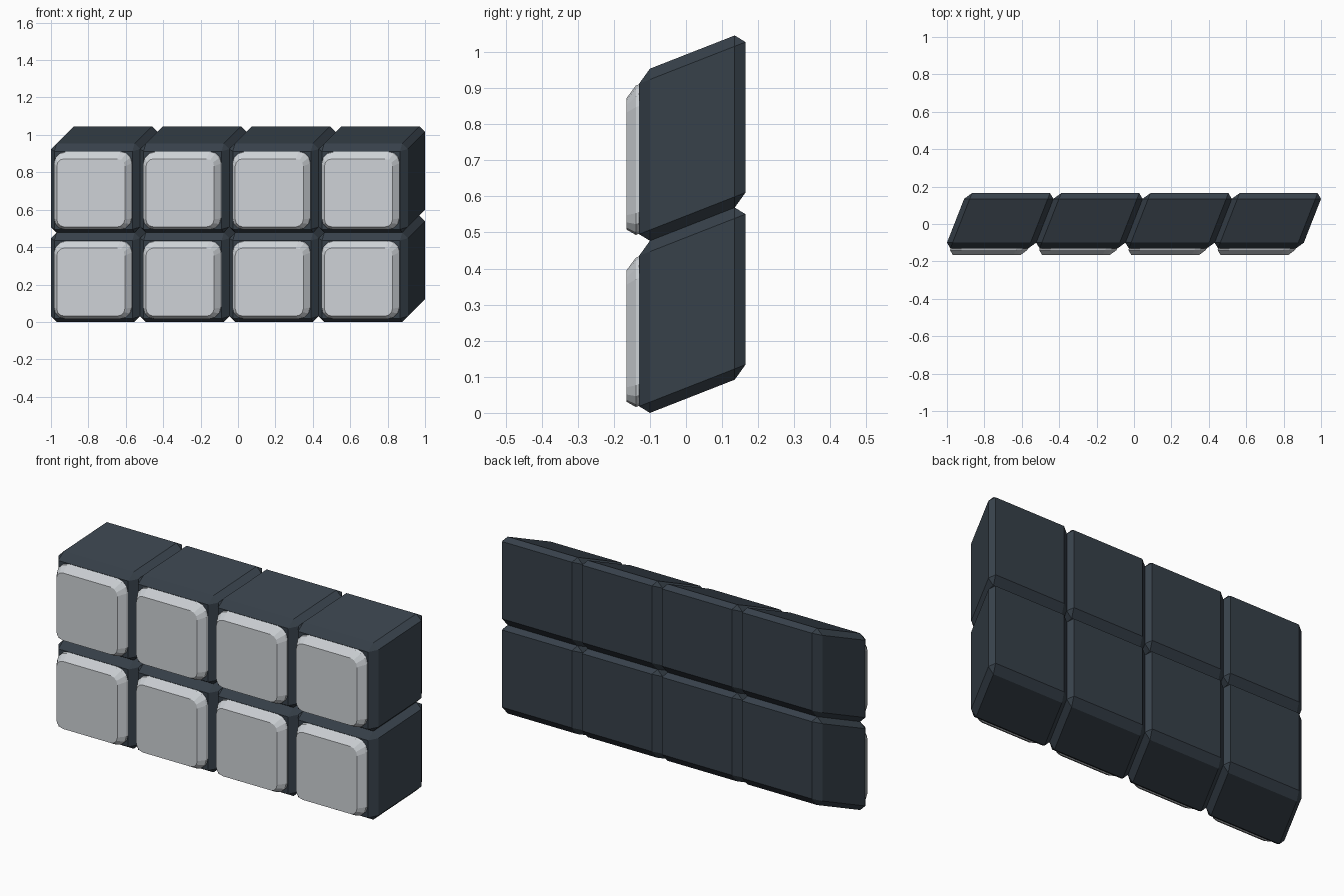
import bpy, bmesh
from math import cos, sin, pi

if "Cube" in bpy.data.objects:
    bpy.data.objects.remove(bpy.data.objects["Cube"])

COLS, ROWS, PITCH = 4, 2, 0.477
SHEAR, MID_Y = 0.3915, 0.0175      # slant of every block per unit of depth
BASE_Z = 0.2845


def material(name, color):
    m = bpy.data.materials.new(name)
    m.diffuse_color = color
    m.use_nodes = True
    m.node_tree.nodes["Principled BSDF"].inputs["Base Color"].default_value = m.diffuse_color
    return m


dark = material("dark_slate", (0.038, 0.052, 0.068, 1))
pale = material("pale_panel", (0.62, 0.65, 0.68, 0.7))


def finish(bm, name, mat, cx, cz):
    """Slant the part along its depth and place it in the grid."""
    for v in bm.verts:
        s = SHEAR * (v.co.y - MID_Y)
        v.co.x += s + cx
        v.co.z += s + cz
    bmesh.ops.recalc_face_normals(bm, faces=bm.faces)
    me = bpy.data.meshes.new(name)
    bm.to_mesh(me)
    bm.free()
    me.materials.append(mat)
    ob = bpy.data.objects.new(name, me)
    bpy.context.collection.objects.link(ob)


def block(name, cx, cz):
    """Chamfered box."""
    bm = bmesh.new()
    bmesh.ops.create_cube(bm, size=1)
    for v in bm.verts:
        v.co.x *= PITCH
        v.co.z *= PITCH
        v.co.y = v.co.y * 0.295 + MID_Y
    bmesh.ops.bevel(bm, geom=bm.edges[:], offset=0.03, segments=1,
                    profile=0.5, affect='EDGES', offset_type='OFFSET')
    finish(bm, name, dark, cx, cz)


def rounded_ring(bm, half, radius, y, segs=3):
    ring = []
    for q, (sx, sz) in enumerate([(1, 1), (-1, 1), (-1, -1), (1, -1)]):
        for i in range(segs + 1):
            a = (q + i / segs) * pi / 2
            c = half - radius
            ring.append(bm.verts.new((sx * c + radius * cos(a), y,
                                      sz * c + radius * sin(a))))
    return ring


def panel(name, cx, cz):
    """Rounded square slab running through the block, chamfered at both ends."""
    bm = bmesh.new()
    rings = [rounded_ring(bm, h, r, y) for h, r, y in
             [(0.182, 0.04, -0.165), (0.207, 0.06, -0.139),
              (0.207, 0.06, 0.138), (0.182, 0.04, 0.164)]]
    n = len(rings[0])
    for a, b in zip(rings, rings[1:]):
        for i in range(n):
            j = (i + 1) % n
            bm.faces.new((a[i], a[j], b[j], b[i]))
    bm.faces.new(rings[0])
    bm.faces.new(rings[-1])
    finish(bm, name, pale, cx, cz)


# Grid of slanted blocks, each with a raised front panel
for r in range(ROWS):
    for c in range(COLS):
        x = (c - (COLS - 1) / 2) * PITCH
        z = BASE_Z + r * PITCH
        block(f"block_{r}_{c}", x, z)
        panel(f"panel_{r}_{c}", x, z)
